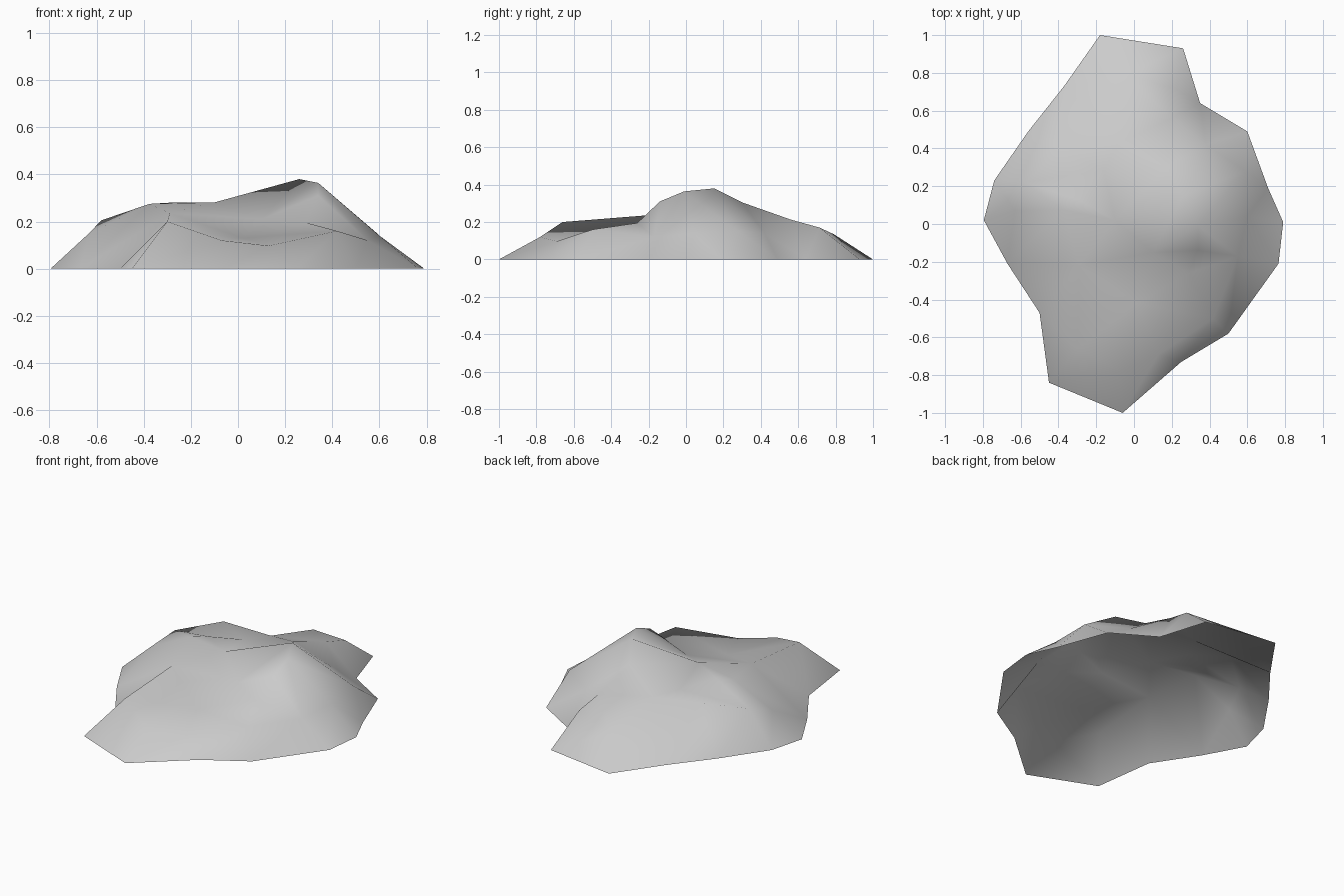
import bpy
from mathutils import Vector
from mathutils.geometry import delaunay_2d_cdt

if "Cube" in bpy.data.objects:
    bpy.data.objects.remove(bpy.data.objects["Cube"], do_unlink=True)

# Ground outline, counter-clockwise from the back
outline = [(-.18, 1), (-.37, .73), (-.56, .49), (-.74, .23), (-.795, .02), (-.67, -.21),
           (-.5, -.47), (-.45, -.84), (-.06, -1), (.25, -.73), (.5, -.58), (.765, -.21),
           (.79, .01), (.71, .19), (.6, .49), (.35, .64), (.26, .93)]

# Named summits, shoulders and hollows of the mound
landmarks = {
    "summit": (.26, .15, .38),
    "south_summit": (.34, -.01, .364),
    "cliff_top": (.34, -.14, .31),
    "cliff_foot": (.29, -.26, .195),
    "saddle": (-.1, .02, .281),
    "west_top": (-.375, .075, .275),
    "west_shoulder": (-.63, .07, .152),
    "plateau": (-.29, .127, .28),
    "west_hollow": (-.16, .285, .235),
    "north_west_top": (-.37, .39, .25),
    "north_west_shoulder": (-.58, .22, .205),
    "north_hollow": (-.08, .43, .225),
    "north_spur": (-.045, .79, .135),
    "north_ridge_top": (.17, .3, .305),
    "north_ridge_mid": (.2, .56, .213),
    "north_ridge_end": (.22, .715, .17),
    "north_east_hollow": (.38, .42, .14),
    "east_shoulder": (.59, .28, .15),
    "east_slope": (.6, .04, .14),
    "east_hollow": (.55, -.17, .12),
    "south_east_knoll": (.42, -.5, .16),
    "south_ridge_end": (.13, -.69, .097),
    "south_ridge_mid": (-.07, -.78, .12),
    "south_west_knoll": (-.3, -.66, .2),
    "south_west_top": (-.29, -.22, .235),
    "south_bowl": (.02, -.42, .13),
    "cliff_base": (.1, -.15, .21),
}

# Ridge and valley lines that the surface must follow
ridges = [
    ["saddle", "summit", "south_summit", "cliff_top", "cliff_foot"],
    ["summit", "north_ridge_top", "north_ridge_mid", "north_ridge_end", "north_spur"],
    ["south_summit", "east_shoulder"],
    ["south_summit", "east_slope"],
    ["saddle", "plateau", "west_top", "west_shoulder"],
    ["north_west_shoulder", "north_west_top", "north_hollow", "north_spur"],
    ["north_west_shoulder", "west_hollow"],
    ["saddle", "south_west_top", "south_west_knoll", "south_ridge_mid",
     "south_ridge_end", "south_east_knoll", "cliff_foot"],
]

# Triangulate outline and landmarks together, then lift to their heights
names = list(landmarks)
count = len(outline)
points = [(x, y, 0) for x, y in outline] + list(landmarks.values())
edges = [(i, (i + 1) % count) for i in range(count)]
for ridge in ridges:
    ids = [count + names.index(name) for name in ridge]
    edges += list(zip(ids, ids[1:]))
flat = [Vector(p[:2]) for p in points]
verts, _, faces, origin, _, _ = delaunay_2d_cdt(flat, edges, [], 1, 1e-5)
lifted = [(co.x, co.y, points[source[0]][2]) for co, source in zip(verts, origin)]

mesh = bpy.data.meshes.new("rock_mound")
mesh.from_pydata(lifted, [], faces)
mesh.update()
mound = bpy.data.objects.new("rock_mound", mesh)
bpy.context.collection.objects.link(mound)
mesh.shade_smooth()

# Plain grey stone
stone = bpy.data.materials.new("grey_stone")
stone.use_nodes = True
grey = (.6, .6, .6, 1)
stone.diffuse_color = grey
stone.node_tree.nodes["Principled BSDF"].inputs["Base Color"].default_value = grey
mesh.materials.append(stone)
